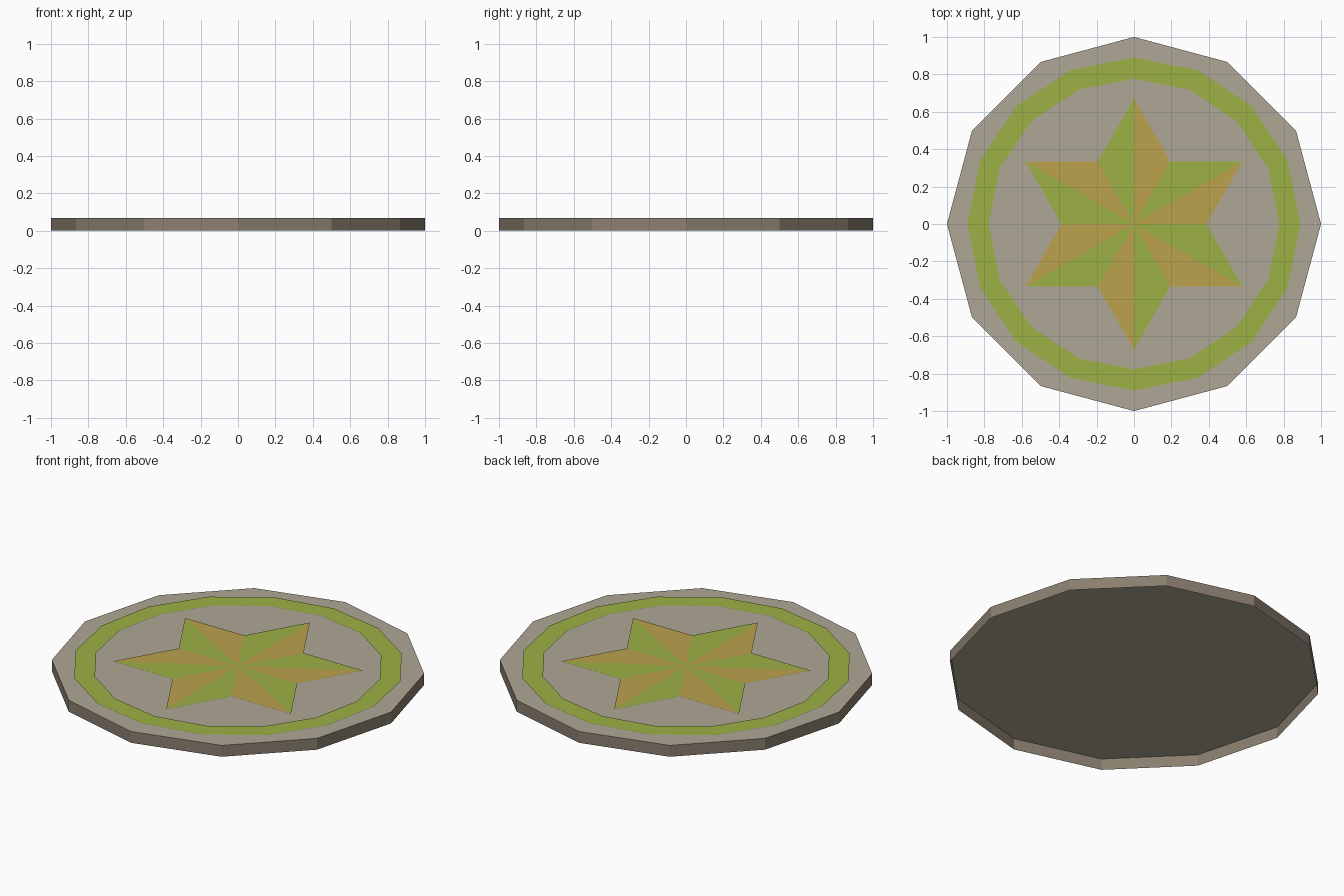
import bpy
import bmesh
from math import sin, cos, pi

if "Cube" in bpy.data.objects:
    bpy.data.objects.remove(bpy.data.objects["Cube"], do_unlink=True)

TOP = 0.067           # height of the hollow slab
INLAY = TOP + 0.005   # height of the painted sheets


def material(name, rgb):
    mat = bpy.data.materials.new(name)
    mat.use_nodes = True
    mat.diffuse_color = (*rgb, 1)
    mat.node_tree.nodes["Principled BSDF"].inputs["Base Color"].default_value = (*rgb, 1)
    return mat


stone = material("warm grey stone", (0.43, 0.39, 0.31))
edge = material("brown grey edge", (0.255, 0.21, 0.16))
green = material("leaf green", (0.34, 0.44, 0.06))
ochre = material("ochre", (0.50, 0.36, 0.075))


def ring_points(bm, count, radius, z, start=0.0):
    return [bm.verts.new((radius * cos(start + 2 * pi * i / count),
                          radius * sin(start + 2 * pi * i / count), z))
            for i in range(count)]


def bridge(bm, first, second):
    # Quads between two closed rings
    count = len(first)
    return [bm.faces.new((first[i], first[(i + 1) % count],
                          second[(i + 1) % count], second[i]))
            for i in range(count)]


def finish(bm, name, mats):
    mesh = bpy.data.meshes.new(name)
    bm.to_mesh(mesh)
    bm.free()
    for mat in mats:
        mesh.materials.append(mat)
    obj = bpy.data.objects.new(name, mesh)
    bpy.context.collection.objects.link(obj)


# Twelve-sided slab, open underneath, with browner sides
bm = bmesh.new()
foot = ring_points(bm, 12, 1.0, 0)
brim = ring_points(bm, 12, 1.0, TOP)
bm.faces.new(brim)
for side in bridge(bm, foot, brim):
    side.material_index = 1
finish(bm, "slab", [stone, edge])

# Sixteen-sided painted band
bm = bmesh.new()
bridge(bm, ring_points(bm, 16, 0.89, INLAY), ring_points(bm, 16, 0.777, INLAY))
finish(bm, "border_band", [green])

# Six-pointed star, its twelve wedges alternating in colour
bm = bmesh.new()
valleys = ring_points(bm, 6, 0.387, INLAY)
tips = ring_points(bm, 6, 0.67, INLAY, pi / 6)
rim = [v for pair in zip(valleys, tips) for v in pair]
centre = bm.verts.new((0, 0, INLAY))
for i in range(12):
    wedge = bm.faces.new((centre, rim[i], rim[(i + 1) % 12]))
    wedge.material_index = (i + 1) % 2
finish(bm, "star", [green, ochre])
